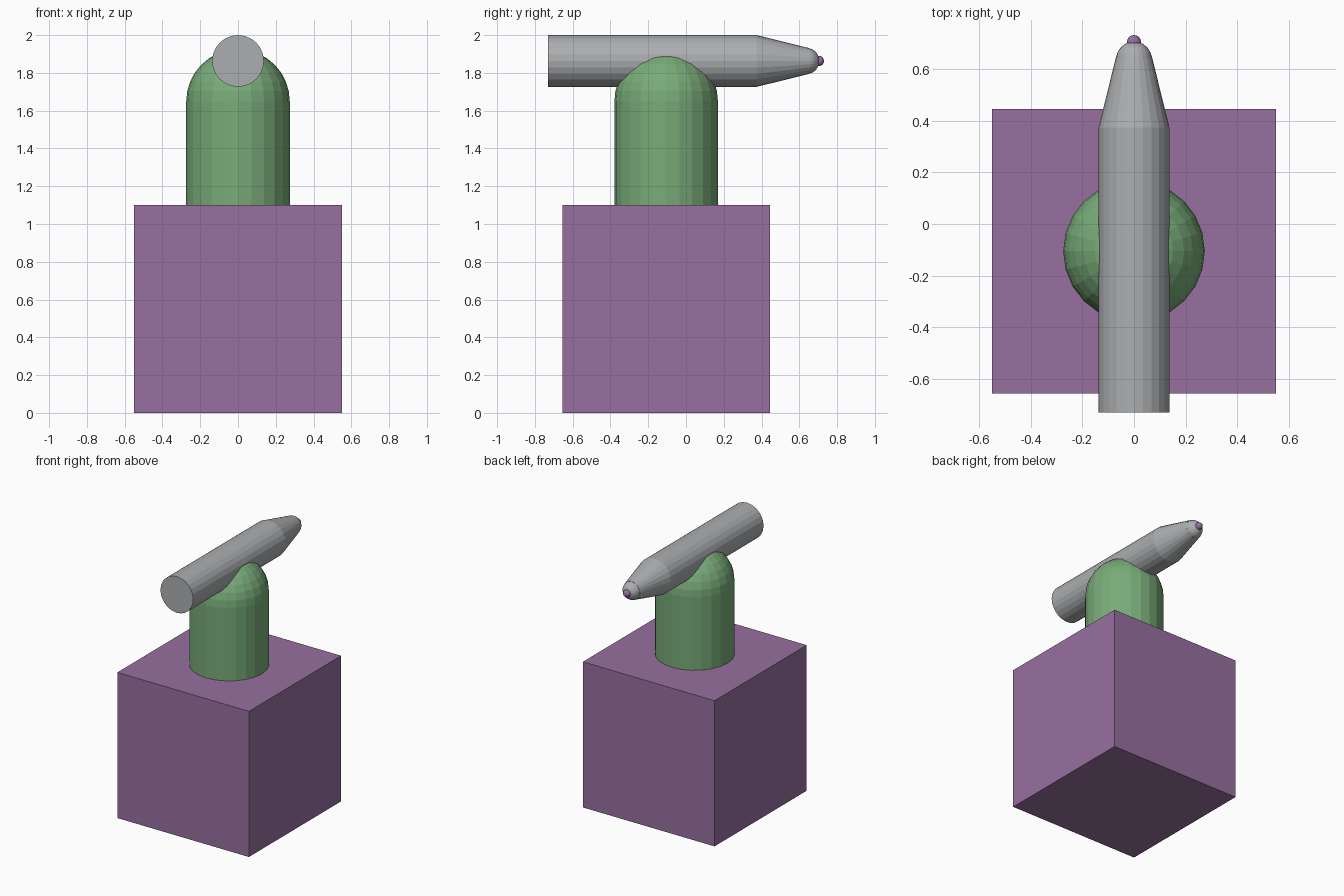
import bpy
from math import pi

if "Cube" in bpy.data.objects:
    bpy.data.objects.remove(bpy.data.objects["Cube"], do_unlink=True)


def make_material(name, rgb):
    mat = bpy.data.materials.new(name)
    mat.use_nodes = True
    color = (*rgb, 1.0)
    mat.diffuse_color = color
    mat.node_tree.nodes["Principled BSDF"].inputs["Base Color"].default_value = color
    return mat


purple = make_material("purple", (0.31, 0.16, 0.35))
green = make_material("green", (0.19, 0.41, 0.19))
grey = make_material("grey", (0.41, 0.42, 0.43))

SIDES = 24
MID_Y = -0.105      # centre of base and column
AXIS_Z = 1.863      # height of the barrel axis
BACKWARD = (-pi / 2, 0, 0)  # turns +z to +y


def finish(name, mat):
    obj = bpy.context.object
    obj.name = name
    obj.data.materials.append(mat)
    return obj


def tube(name, mat, r1, r2, length, center, rotation=(0, 0, 0)):
    bpy.ops.mesh.primitive_cone_add(vertices=SIDES, radius1=r1, radius2=r2, depth=length,
                                    location=center, rotation=rotation)
    return finish(name, mat)


def ball(name, mat, radius, center, rotation=(0, 0, 0), rings=16):
    bpy.ops.mesh.primitive_uv_sphere_add(segments=SIDES, ring_count=rings, radius=radius,
                                         location=center, rotation=rotation)
    return finish(name, mat)


# Base block
bpy.ops.mesh.primitive_cube_add(size=1.1, location=(0, MID_Y, 0.55))
finish("base_block", purple)

# Column with a domed top
tube("column", green, 0.274, 0.274, 0.55, (0, MID_Y, 1.375))
ball("column_dome", green, 0.274, (0, MID_Y, 1.65))

# Horizontal barrel, tapered nose and rounded end
tube("barrel", grey, 0.137, 0.137, 1.104, (0, -0.178, AXIS_Z), BACKWARD)
tube("nose_cone", grey, 0.137, 0.069, 0.275, (0, 0.5115, AXIS_Z), BACKWARD)
ball("nose_cap", grey, 0.069, (0, 0.637, AXIS_Z), BACKWARD)

# Small bead at the point
ball("tip_bead", purple, 0.027, (0, 0.704, AXIS_Z), BACKWARD, 12)
